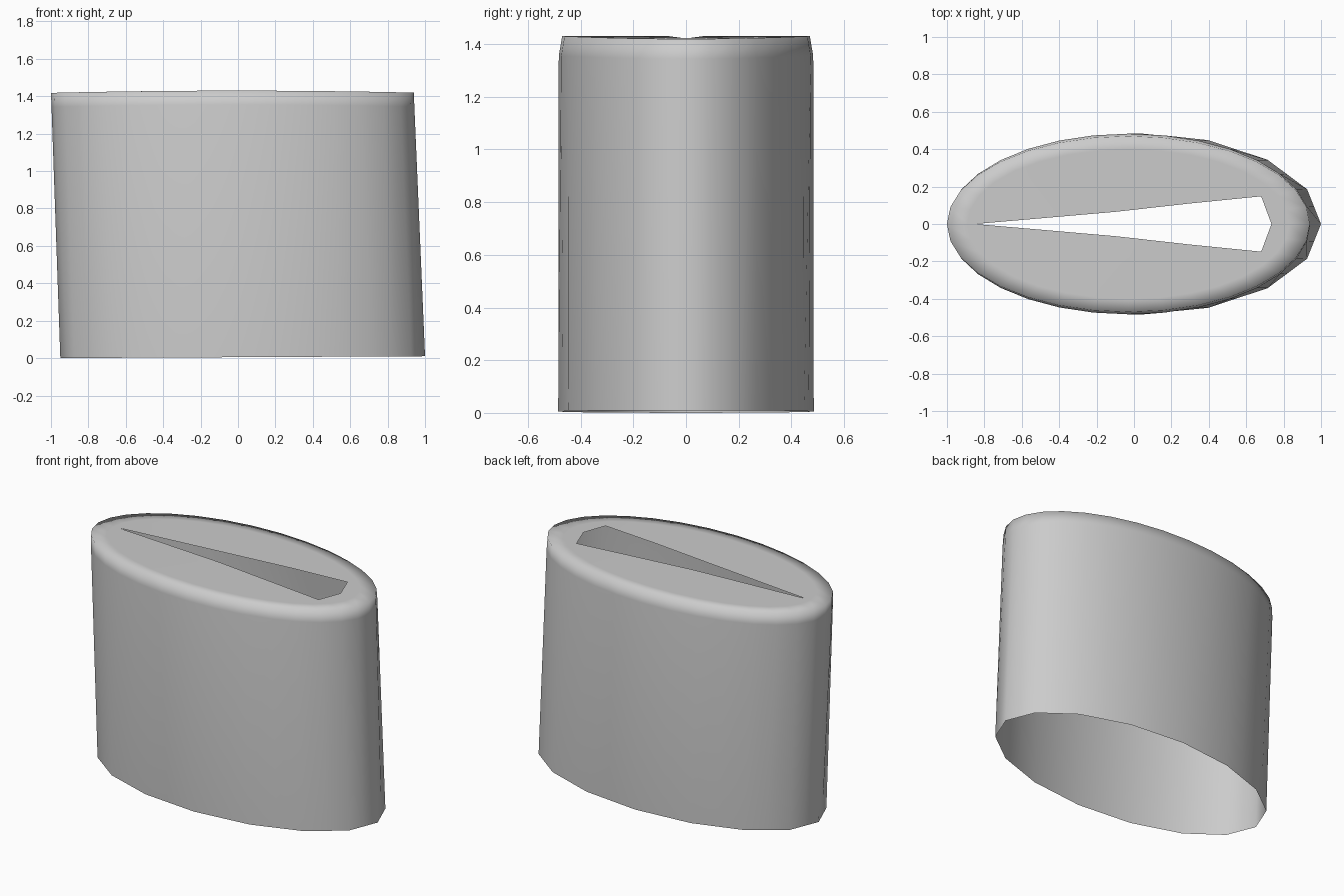
import bpy, bmesh
from math import cos, sin, pi

if "Cube" in bpy.data.objects:
    bpy.data.objects.remove(bpy.data.objects["Cube"])

grey = bpy.data.materials.new("light_grey")
grey.use_nodes = True
colour = (0.6, 0.6, 0.6, 1)
grey.diffuse_color = colour
grey.node_tree.nodes["Principled BSDF"].inputs["Base Color"].default_value = colour

SIDES = 32
bm = bmesh.new()


def crown(x):
    return 1.43 - 0.012 * x * x


def ring(cx, rx, ry, height, coarse=False):
    """Oval loop; a coarse one has half as many corners."""
    pts = [(cx + rx * cos(2 * pi * i / SIDES), ry * sin(2 * pi * i / SIDES))
           for i in range(SIDES)]
    if coarse:
        for i in range(1, SIDES, 2):
            a, b = pts[i - 1], pts[(i + 1) % SIDES]
            pts[i] = ((a[0] + b[0]) / 2, (a[1] + b[1]) / 2)
    return [bm.verts.new((x, y, height(x))) for x, y in pts]


# Leaning oval wall, open below, with a rounded upper rim
rings = [
    ring(0.025, 0.975, 0.485, lambda x: 0.005 + 0.005 * x, True),
    ring(-0.027, 0.97, 0.483, lambda x: crown(x) - 0.075),
    ring(-0.03, 0.97, 0.47, crown),
    ring(-0.03, 0.86, 0.40, crown),
]
for low, high in zip(rings, rings[1:]):
    for i in range(SIDES):
        j = (i + 1) % SIDES
        bm.faces.new((low[i], low[j], high[j], high[i]))

# Flat top around a tapering slot
half = [(-0.1, 0.065), (0.3, 0.11), (0.68, 0.148)]
outline = [(-0.85, 0)] + half + [(0.735, 0)] + [(x, -y) for x, y in reversed(half)]
slot = [bm.verts.new((x, y, crown(x))) for x, y in outline]
edges = []
for loop in (rings[-1], slot):
    for a, b in zip(loop, loop[1:] + loop[:1]):
        edges.append(bm.edges.get((a, b)) or bm.edges.new((a, b)))
bmesh.ops.triangle_fill(bm, edges=edges, use_beauty=True, normal=(0, 0, 1))
bmesh.ops.recalc_face_normals(bm, faces=bm.faces)
for face in bm.faces:
    face.smooth = True

mesh = bpy.data.meshes.new("slotted_cap")
bm.to_mesh(mesh)
bm.free()
mesh.materials.append(grey)
bpy.context.collection.objects.link(bpy.data.objects.new("slotted_cap", mesh))
